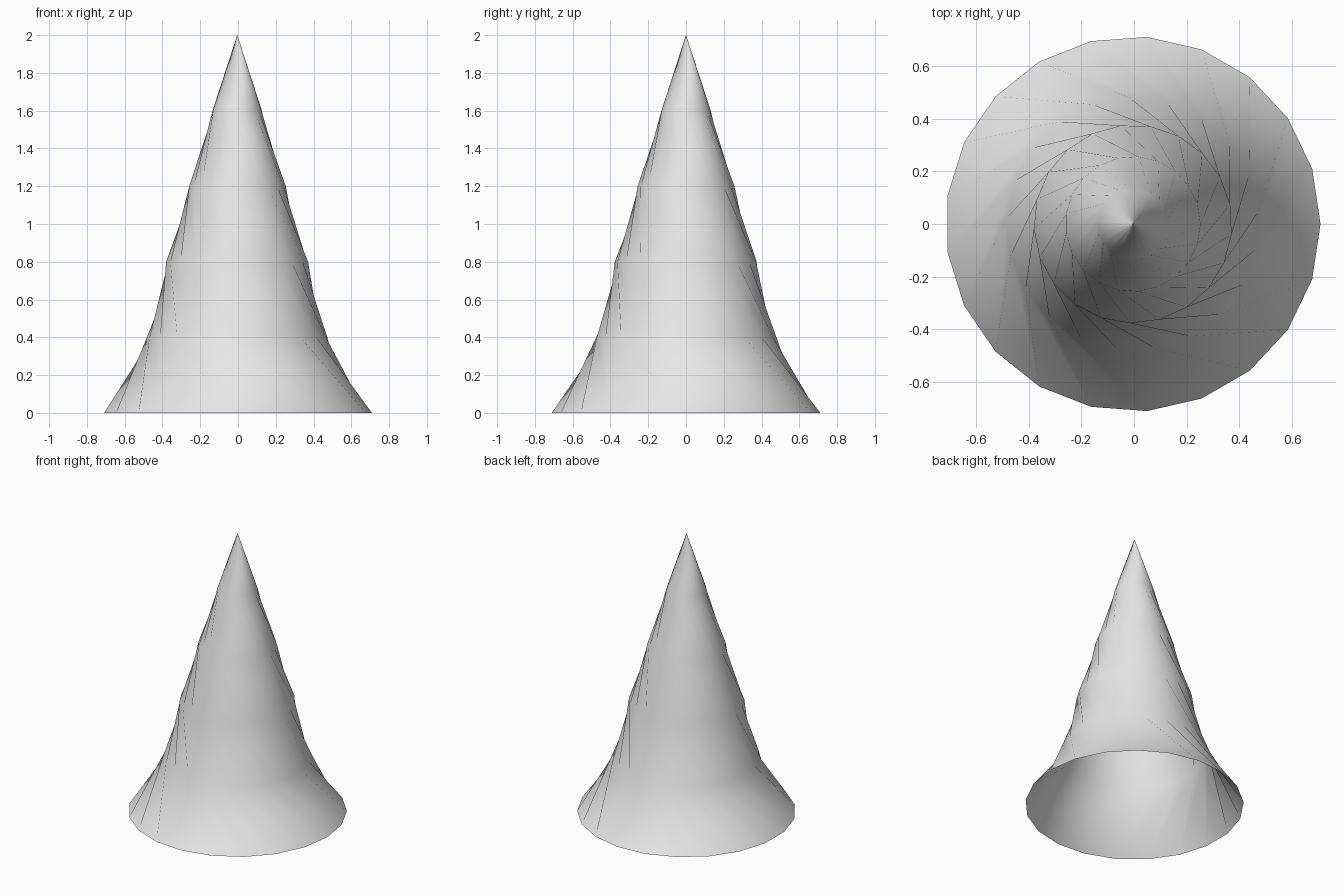
import bpy, bmesh, math

cube = bpy.data.objects.get("Cube")
if cube:
    bpy.data.objects.remove(cube)

# Plain light grey for the whole shell
grey = bpy.data.materials.new("light_grey")
grey.use_nodes = True
grey.diffuse_color = (0.8, 0.8, 0.8, 1)
grey.node_tree.nodes["Principled BSDF"].inputs["Base Color"].default_value = (0.8, 0.8, 0.8, 1)

SIDES = 21
STEP = 0.4       # height of each band
TWIST = -0.5     # turn of each ring against the one below, in radians
RADII = [0.713, 0.479, 0.377, 0.257, 0.131, 0.0005]
OFFSET_X = -0.004

# Twisted rings from the flared rim up to the point
bm = bmesh.new()
rings = []
for level, radius in enumerate(RADII):
    ring = []
    for i in range(SIDES):
        a = math.tau * i / SIDES + TWIST * level
        ring.append(bm.verts.new((OFFSET_X + radius * math.cos(a),
                                  radius * math.sin(a), level * STEP)))
    rings.append(ring)

# Open bands, each split along the diagonal that follows the twist
for low, high in zip(rings, rings[1:]):
    for i in range(SIDES):
        j = (i + 1) % SIDES
        bm.faces.new((low[i], low[j], high[i]))
        bm.faces.new((low[j], high[j], high[i]))

for face in bm.faces:
    face.smooth = True

mesh = bpy.data.meshes.new("twisted_cone")
bm.to_mesh(mesh)
bm.free()
mesh.materials.append(grey)
cone = bpy.data.objects.new("twisted_cone", mesh)
bpy.context.collection.objects.link(cone)
